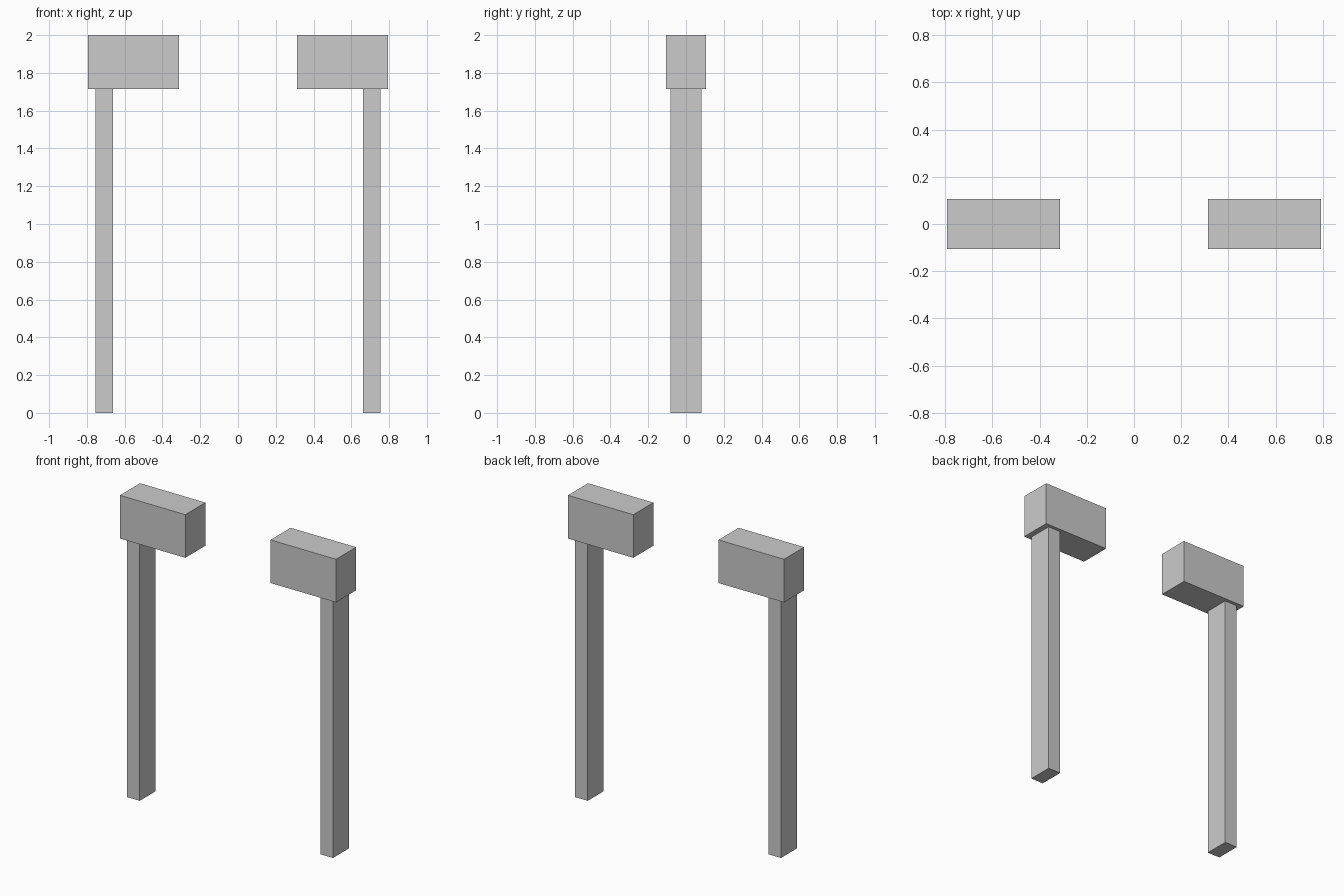
import bpy

if "Cube" in bpy.data.objects:
    bpy.data.objects.remove(bpy.data.objects["Cube"])


def box(name, x, y, z):
    """Box spanning the given (min, max) ranges."""
    spans = (x, y, z)
    bpy.ops.mesh.primitive_cube_add(size=1, location=[(a + b) / 2 for a, b in spans])
    ob = bpy.context.object
    ob.name = name
    ob.scale = [b - a for a, b in spans]
    bpy.ops.object.transform_apply(location=True, rotation=False, scale=True)
    # transform_apply leaves the origin at the world centre, ready for mirroring
    return ob


def mirror_x(ob):
    """Add the matching part on the other side."""
    mod = ob.modifiers.new("mirror", 'MIRROR')
    mod.use_axis = (True, False, False)
    mod.use_mirror_merge = False


# Upright posts
mirror_x(box("post", (0.663, 0.755), (-0.083, 0.083), (0, 1.714)))

# Overhanging head blocks, reaching inward
mirror_x(box("head_block", (0.313, 0.793), (-0.105, 0.105), (1.714, 2)))
